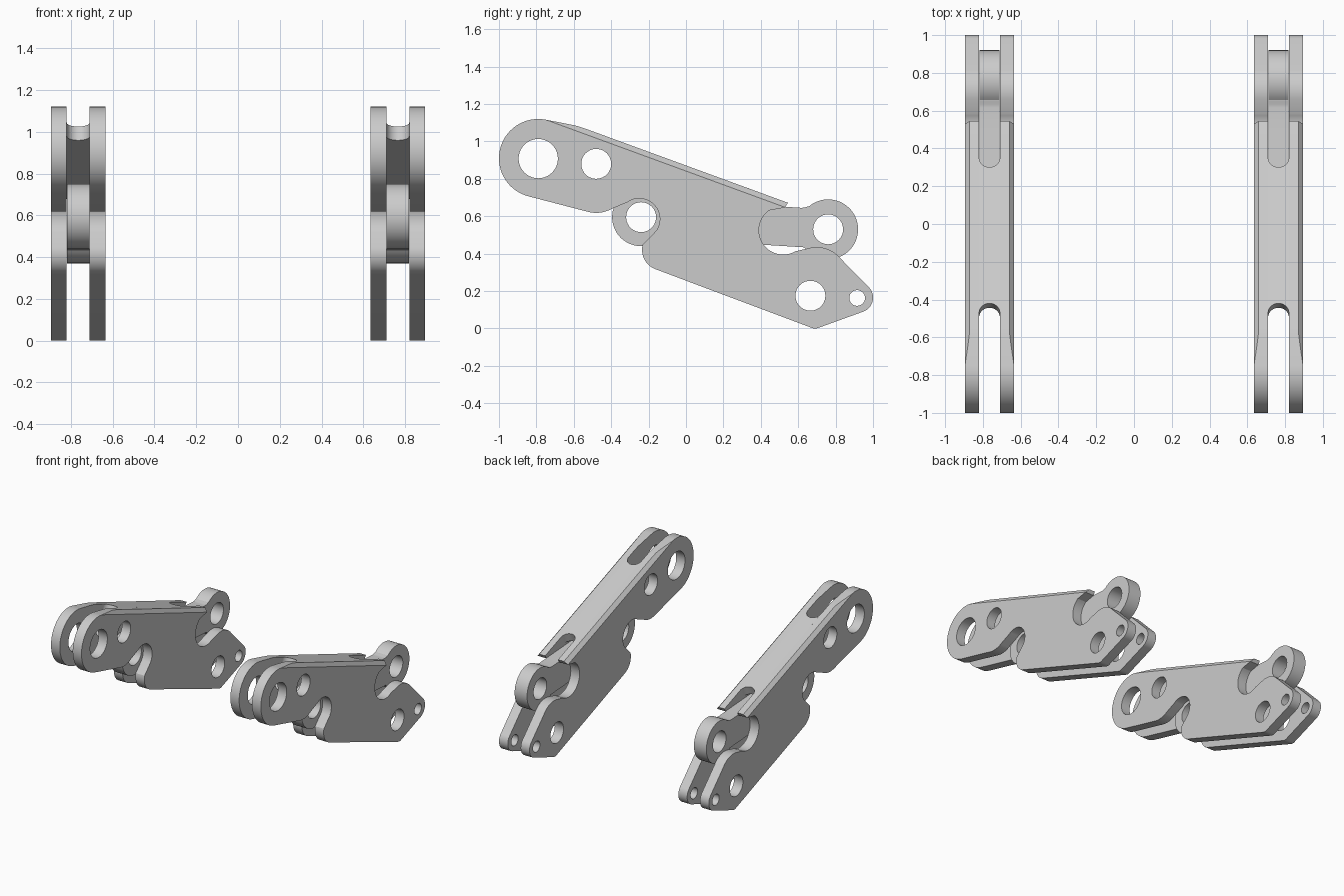
import bpy, bmesh
from math import sin, cos, radians, atan2
from mathutils import Matrix, Vector

if "Cube" in bpy.data.objects:
    bpy.data.objects.remove(bpy.data.objects["Cube"])

LINK_X = 0.765          # centre of each link assembly
INNER, OUTER = 0.055, 0.13


def arc(cx, cy, r, a0, a1, n=24):
    """Points along an arc, angles in degrees."""
    return [(cx + r * cos(radians(a0 + (a1 - a0) * i / n)),
             cy + r * sin(radians(a0 + (a1 - a0) * i / n))) for i in range(n + 1)]


def slab(name, outline, holes, thickness, matrix):
    """Extruded flat profile with round holes, returned as a mesh."""
    curve = bpy.data.curves.new(name, 'CURVE')
    curve.dimensions = '2D'
    curve.fill_mode = 'BOTH'
    curve.extrude = thickness / 2
    loops = [outline] + [arc(y, z, r, 0, 360, 40)[:-1] for y, z, r in holes]
    for pts in loops:
        sp = curve.splines.new('POLY')
        sp.points.add(len(pts) - 1)
        for p, (a, b) in zip(sp.points, pts):
            p.co = (a, b, 0, 1)
        sp.use_cyclic_u = True
    tmp = bpy.data.objects.new(name + "_curve", curve)
    bpy.context.collection.objects.link(tmp)
    dg = bpy.context.evaluated_depsgraph_get()
    mesh = bpy.data.meshes.new_from_object(tmp.evaluated_get(dg))
    bpy.data.objects.remove(tmp)
    bpy.data.curves.remove(curve)
    mesh.name = name
    mesh.transform(matrix)
    bm = bmesh.new()
    bm.from_mesh(mesh)
    bmesh.ops.remove_doubles(bm, verts=bm.verts, dist=1e-5)
    bmesh.ops.recalc_face_normals(bm, faces=bm.faces)
    bm.to_mesh(mesh)
    bm.free()
    return mesh


def side_matrix(x):
    """Profile (a, b) lies in the y-z plane at the given x."""
    return Matrix(((0, 0, 1, x), (1, 0, 0, 0), (0, 1, 0, 0), (0, 0, 0, 1)))


def place(name, mesh, mirror=False):
    """Put the part in both links."""
    for side, x in (("left", -LINK_X), ("right", LINK_X)):
        ob = bpy.data.objects.new(f"{name}_{side}", mesh)
        bpy.context.collection.objects.link(ob)
        ob.location.x = x
        if side == "left":
            bpy.ops.object.select_all(action='DESELECT')
            ob.select_set(True)
            bpy.context.view_layer.objects.active = ob
            bpy.ops.object.shade_smooth_by_angle(angle=radians(25))
        if mirror:
            ob.modifiers.new("Mirror", 'MIRROR').use_mirror_merge = False


# Sloping top line shared by the plates and the bridge
top_front, top_back = Vector((0, -0.57, 1.08)), Vector((0, 0.545, 0.672))
slope = (top_back - top_front).normalized()
normal = Vector((0, -slope.z, slope.y))

# Side plate
plate_outline = (
    [(0.545, 0.672), (-0.54, 1.069), (-0.58, 1.082), (-0.62, 1.091)]
    + arc(-0.79, 0.91, 0.21, 78, 255, 40)
    + arc(-0.48, 0.788, 0.17, 255, 300, 12)
    + arc(-0.25, 0.585, 0.11, 125, -35)
    + arc(-0.125, 0.42, 0.11, 165, 250)
    + arc(0.69, 0.05, 0.05, 250, 290, 6)
    + arc(0.92, 0.165, 0.08, -70, 40)
    + arc(0.70, 0.275, 0.16, 40, 105)
    + arc(0.52, 0.525, 0.13, 300, 125, 32)
    + [(0.53, 0.647)])
plate_holes = [(-0.79, 0.908, 0.105), (-0.48, 0.88, 0.08),
               (0.665, 0.175, 0.08), (0.915, 0.163, 0.042)]
plate = slab("side_plate", plate_outline, plate_holes, OUTER - INNER,
             side_matrix((INNER + OUTER) / 2))

# Chamfer along the outer top edge of the plate
cw, cd = 0.025, 0.028
bm = bmesh.new()
bm.from_mesh(plate)
bmesh.ops.bisect_plane(
    bm, geom=bm.verts[:] + bm.edges[:] + bm.faces[:],
    plane_co=top_front + Vector((OUTER - cw, 0, 0)),
    plane_no=(Vector((cd, 0, 0)) + normal * cw).normalized(), clear_outer=True)
bmesh.ops.holes_fill(bm, edges=[e for e in bm.edges if e.is_boundary], sides=0)
bmesh.ops.recalc_face_normals(bm, faces=bm.faces)
bm.to_mesh(plate)
bm.free()
place("side_plates", plate, mirror=True)

# Bridge joining the two plates, with a rounded slot at each end
thick = 0.07
bridge_outline = (arc(0.982, 0, INNER, 270, 90) + arc(0.105, 0, INNER, 90, -90))
origin = top_front - normal * thick / 2
bridge_matrix = Matrix(((0, -1, 0, 0),
                        (slope.y, 0, normal.y, origin.y),
                        (slope.z, 0, normal.z, origin.z),
                        (0, 0, 0, 1)))
place("top_bridge", slab("top_bridge", bridge_outline, [], thick, bridge_matrix))

# Inner arm with an eye at each end
arm_outline = (
    arc(-0.24, 0.595, 0.155, 50, 295, 48)
    + [(-0.13, 0.468), (0.42, 0.447)]
    + arc(0.76, 0.53, 0.16, 217, 490, 52)
    + [(0.65, 0.652), (0.635, 0.646), (0.615, 0.645), (0.54, 0.65), (-0.07, 0.688), (-0.10, 0.694)])
arm_holes = [(-0.24, 0.595, 0.08), (0.76, 0.53, 0.08)]
place("inner_arm", slab("inner_arm", arm_outline, arm_holes, 0.106, side_matrix(0)))
